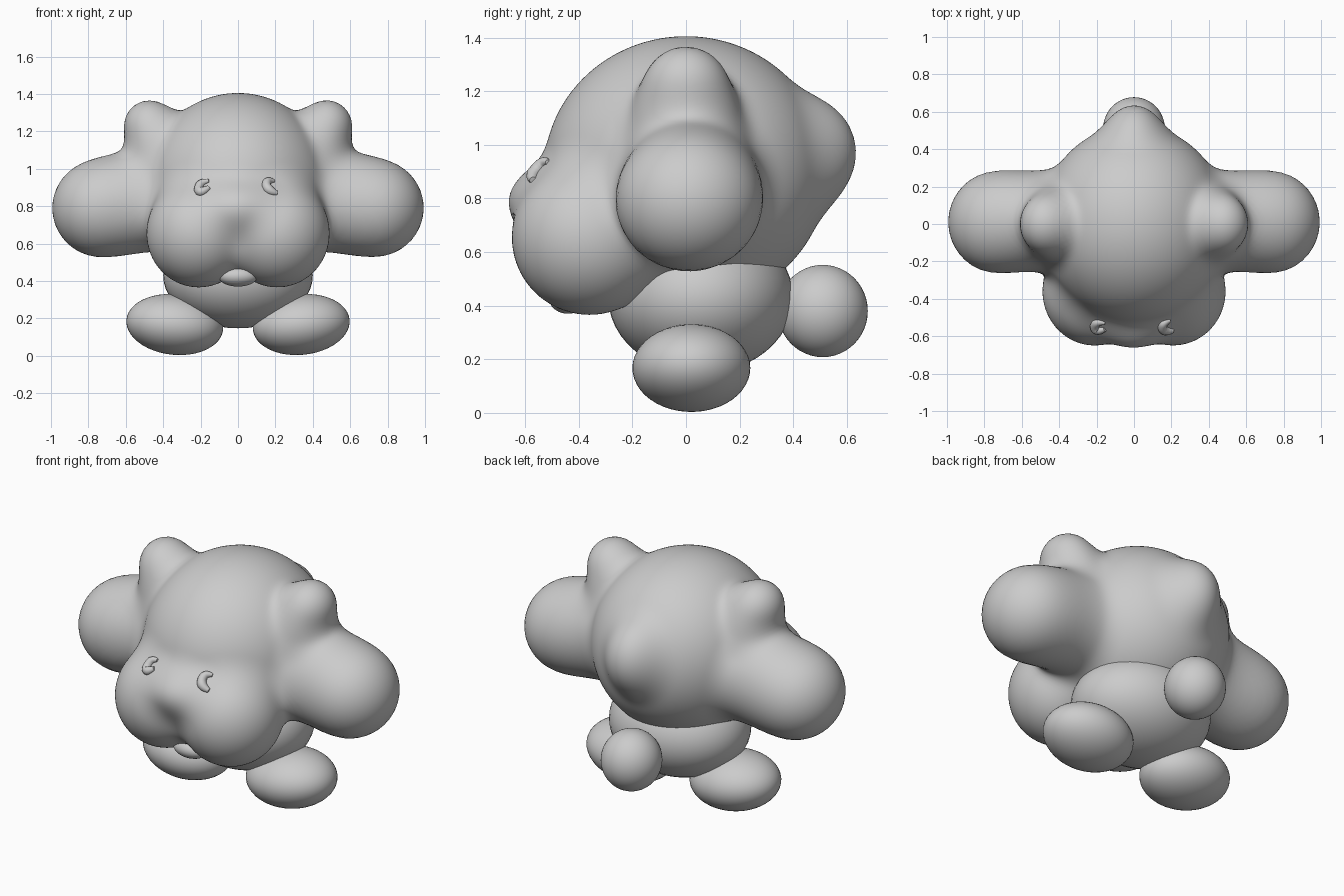
import bpy, bmesh, math
from mathutils import Vector

if "Cube" in bpy.data.objects:
    bpy.data.objects.remove(bpy.data.objects["Cube"])

# Blended lobes of the head: (centre, radii); side lobes are mirrored by abs(x)
CENTRAL = [((0, 0, .9), (.5, .53, .505)),          # dome
           ((.21, -.36, .655), (.28, .29, .29)),   # cheeks
           ((-.21, -.36, .655), (.28, .29, .29)),
           ((0, -.46, .79), (.2, .2, .14)),        # snout
           ((0, .45, .97), (.16, .185, .2))]       # rear crest
SIDE = [((.725, .01, .79), (.27, .275, .265)),     # ear lobe tip
        ((.5, .02, .83), (.3, .26, .27)),          # ear lobe base
        ((.475, 0, 1.24), (.13, .14, .125)),       # bump on top
        ((.45, 0, 1.1), (.13, .18, .2))]
LOBES = [(Vector(c), r) for c, r in CENTRAL + SIDE]
N = len(CENTRAL)
BLEND = .1


def field(p):
    """Smooth union of the ellipsoid distances."""
    d = 9.0
    for i, (c, r) in enumerate(LOBES):
        x = (p.x if i < N else abs(p.x)) - c.x
        a, b, e = x / r[0], (p.y - c.y) / r[1], (p.z - c.z) / r[2]
        k0 = math.sqrt(a * a + b * b + e * e)
        k1 = math.sqrt((a / r[0])**2 + (b / r[1])**2 + (e / r[2])**2) + 1e-9
        s = k0 * (k0 - 1) / k1
        h = max(BLEND - abs(d - s), 0) / BLEND
        d = min(d, s) - h * h * BLEND * .25
    return d


def hit(origin, direction):
    """March along a ray until it meets the head."""
    t = 0
    for _ in range(60):
        d = field(origin + direction * t)
        t += d * .9
        if d < .0008:
            break
    return origin + direction * t


def finish(bm, name):
    mesh = bpy.data.meshes.new(name)
    bm.to_mesh(mesh)
    bm.free()
    for f in mesh.polygons:
        f.use_smooth = True
    ob = bpy.data.objects.new(name, mesh)
    bpy.context.collection.objects.link(ob)
    return ob


def ellipsoid(name, loc, radii, rot=(0, 0, 0)):
    bm = bmesh.new()
    bmesh.ops.create_uvsphere(bm, u_segments=48, v_segments=24, radius=1)
    ob = finish(bm, name)
    ob.location, ob.scale, ob.rotation_euler = loc, radii, rot
    return ob


# Head: sphere wrapped onto the blended lobes
bm = bmesh.new()
bmesh.ops.create_icosphere(bm, subdivisions=6, radius=1)
core = Vector((0, -.03, .82))
for v in bm.verts:
    n = v.co.normalized()
    v.co = hit(core + n * 1.4, -n)
head = finish(bm, "head")
smooth = head.modifiers.new("soften", 'SMOOTH')
smooth.factor, smooth.iterations = .5, 3

# Body, tail and lip
ellipsoid("body", (0, .055, .43), (.4, .345, .283))
ellipsoid("tail", (0, .51, .38), (.165, .168, .172))
ellipsoid("lip", (0, -.44, .425), (.105, .07, .055))

# Feet and curled eyes on both sides
for s, side in ((1, "right"), (-1, "left")):
    ellipsoid("foot_" + side, (s * .338, .02, .167), (.26, .22, .162),
              (0, s * math.radians(-6), 0))
    if s > 0:
        path = [(.195, .935), (.16, .94), (.148, .91), (.17, .88), (.21, .868)]
    else:
        path = [(-.155, .935), (-.195, .93), (-.215, .89), (-.195, .87), (-.155, .9)]
    cu = bpy.data.curves.new("eye_" + side, 'CURVE')
    cu.dimensions = '3D'
    cu.bevel_depth, cu.bevel_resolution, cu.use_fill_caps = .025, 4, True
    sp = cu.splines.new('NURBS')
    sp.points.add(len(path) - 1)
    for pt, (x, z), rad in zip(sp.points, path, (.35, .9, 1, 1.1, .5)):
        p = hit(Vector((x, -1, z)), Vector((0, 1, 0)))
        pt.co, pt.radius = (x, p.y - .002, z, 1), rad
    sp.use_endpoint_u, sp.order_u, sp.resolution_u = True, 3, 8
    bpy.context.collection.objects.link(bpy.data.objects.new("eye_" + side, cu))
